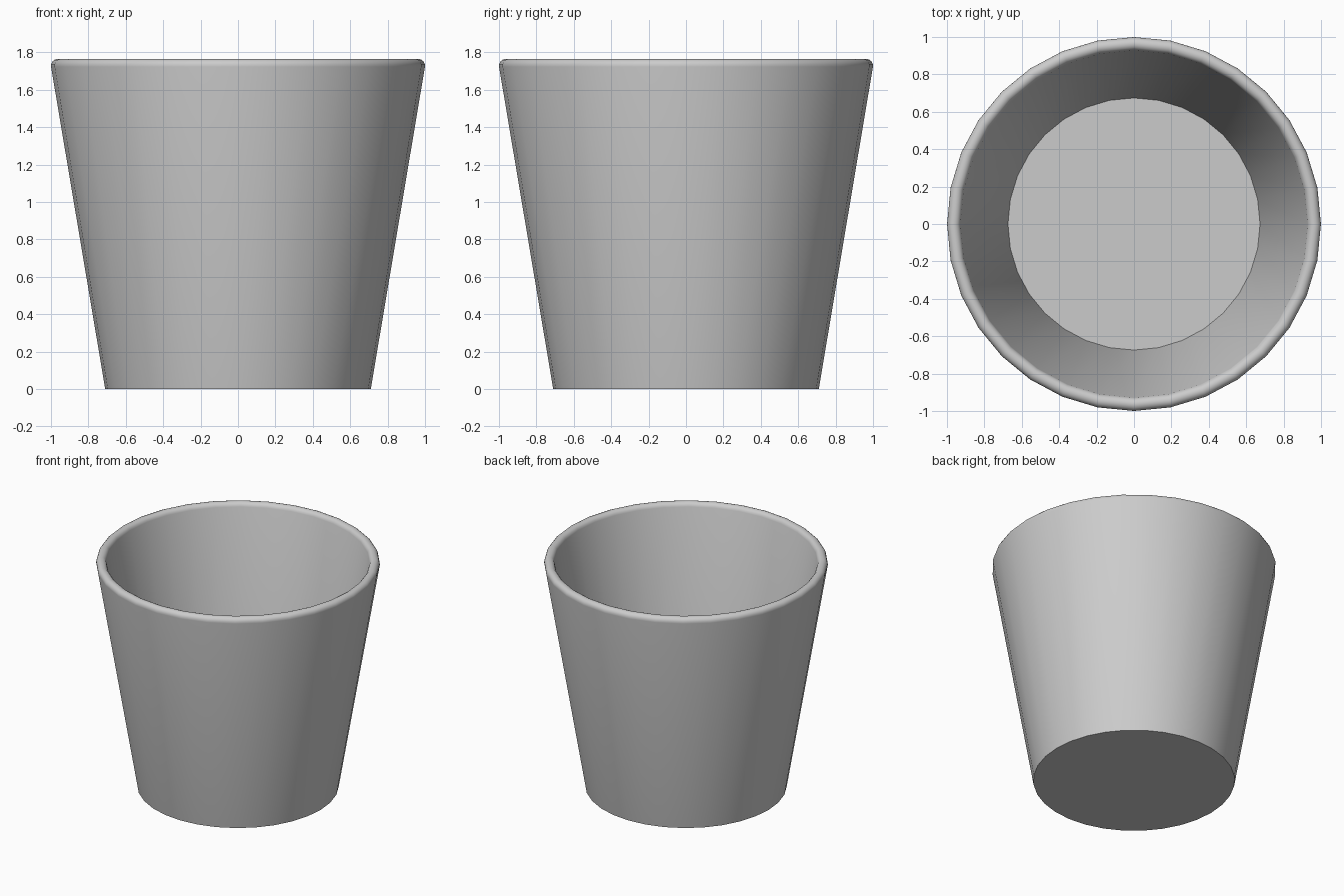
import bpy, bmesh, math

if "Cube" in bpy.data.objects:
    bpy.data.objects.remove(bpy.data.objects["Cube"])

SIDES = 32
TILT = math.atan(0.169)           # slope of the wall
RIM_R, RIM_X, RIM_Z = 0.036, 0.964, 1.729

# Profile (radius, height): outer wall foot, rounded rim, inner wall foot
profile = [(0.71, 0.0)]
for i in range(9):
    a = -TILT + math.pi * i / 8
    profile.append((RIM_X + RIM_R * math.cos(a), RIM_Z + RIM_R * math.sin(a)))
profile.append((0.674, 0.18))

# Revolve the profile into rings
bm = bmesh.new()
rings = []
for r, z in profile:
    rings.append([bm.verts.new((r * math.cos(2 * math.pi * k / SIDES),
                                r * math.sin(2 * math.pi * k / SIDES), z))
                  for k in range(SIDES)])
for a, b in zip(rings, rings[1:]):
    for k in range(SIDES):
        n = (k + 1) % SIDES
        bm.faces.new((a[k], a[n], b[n], b[k]))

# Underside and inner floor
bm.faces.new(rings[0][::-1])
bm.faces.new(rings[-1])
bmesh.ops.recalc_face_normals(bm, faces=bm.faces[:])

mesh = bpy.data.meshes.new("tapered_pot")
bm.to_mesh(mesh)
bm.free()
pot = bpy.data.objects.new("tapered_pot", mesh)
bpy.context.collection.objects.link(pot)

# Smooth walls and rim, sharp floor and base edges
bpy.context.view_layer.objects.active = pot
pot.select_set(True)
bpy.ops.object.shade_smooth_by_angle(angle=math.radians(35))
